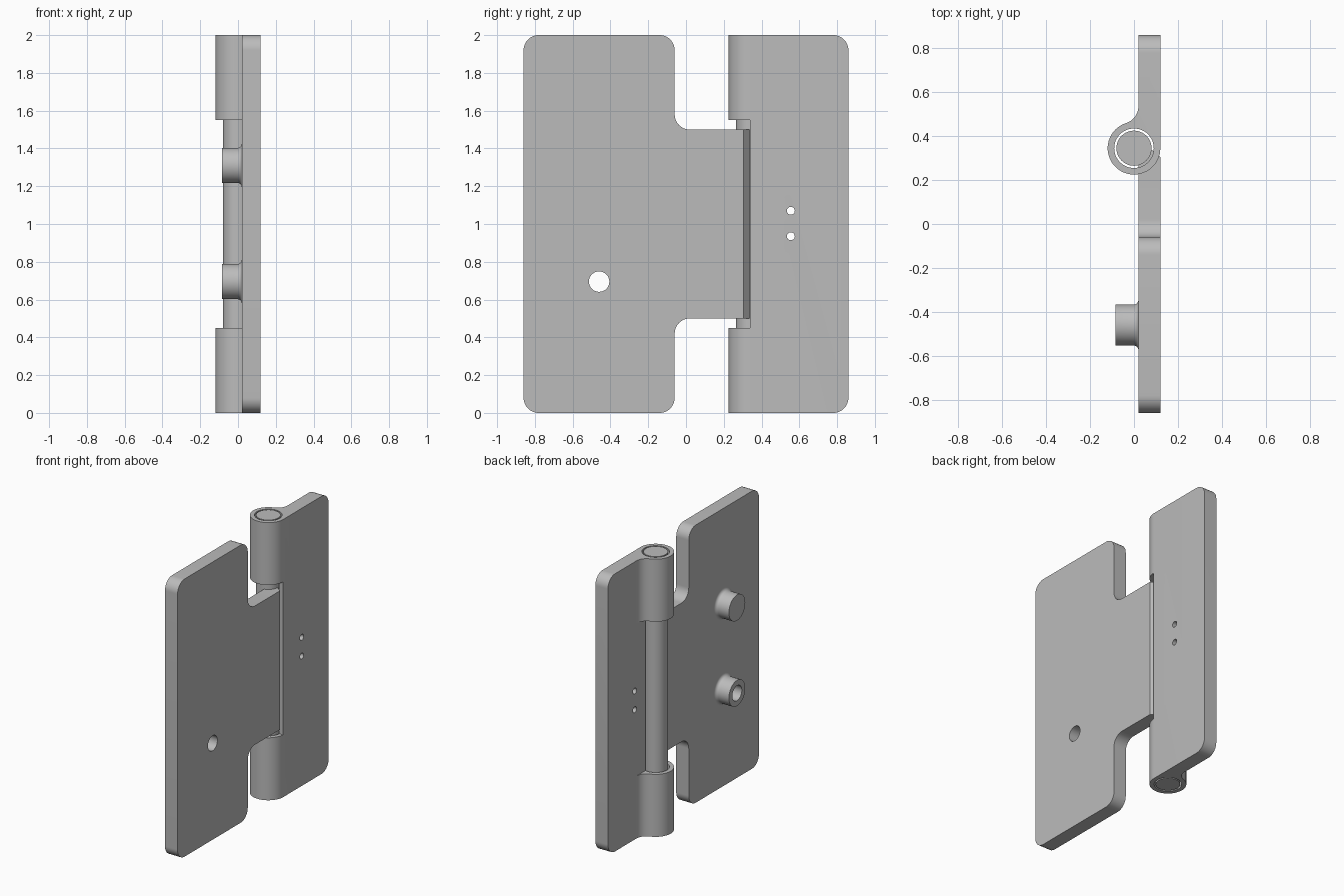
import bpy, bmesh
from math import pi, cos, sin, atan2, sqrt
from mathutils import Vector

if "Cube" in bpy.data.objects:
    bpy.data.objects.remove(bpy.data.objects["Cube"])

steel = bpy.data.materials.new("grey steel")
steel.use_nodes = True
GREY = (0.5, 0.5, 0.5, 1)
steel.diffuse_color = GREY
steel.node_tree.nodes["Principled BSDF"].inputs["Base Color"].default_value = GREY

INNER, OUTER = 0.02, 0.12        # plate faces along x
PIN_Y = 0.345                    # hinge axis, at x = 0
BARREL_R, BORE_R, PIN_R = 0.12, 0.09, 0.08
CORNER = 0.08


def arc(cx, cy, r, a0, a1, n=24):
    return [(cx + r * cos(a0 + (a1 - a0) * i / n), cy + r * sin(a0 + (a1 - a0) * i / n))
            for i in range(n + 1)]


def rounded(points):
    """Right-angled outline of (a, b, radius) with filleted corners."""
    out = []
    for i, (a, b, r) in enumerate(points):
        p = Vector((a, b))
        if r == 0:
            out.append(p)
            continue
        d1 = (Vector(points[i - 1][:2]) - p).normalized()
        d2 = (Vector(points[(i + 1) % len(points)][:2]) - p).normalized()
        c = p + (d1 + d2) * r
        out += [c - r * (d2 * cos(t) + d1 * sin(t))
                for t in [pi / 2 * k / 12 for k in range(13)]]
    return out


def prism(name, outline, low, high, axis):
    """Extrude an outline: (y, z) along x, or (x, y) along z."""
    place = (lambda a, b, h: (h, a, b)) if axis == "x" else (lambda a, b, h: (a, b, h))
    bm = bmesh.new()
    face = bm.faces.new([bm.verts.new(place(a, b, low)) for a, b in outline])
    top = bmesh.ops.extrude_face_region(bm, geom=[face])["geom"]
    shift = Vector(place(0, 0, high - low))
    bmesh.ops.translate(bm, vec=shift, verts=[v for v in top if isinstance(v, bmesh.types.BMVert)])
    return finish(name, bm)


def finish(name, bm):
    bmesh.ops.recalc_face_normals(bm, faces=bm.faces)
    mesh = bpy.data.meshes.new(name)
    bm.to_mesh(mesh)
    bm.free()
    mesh.materials.append(steel)
    obj = bpy.data.objects.new(name, mesh)
    bpy.context.collection.objects.link(obj)
    return obj


def select(obj):
    bpy.ops.object.select_all(action="DESELECT")
    obj.select_set(True)
    bpy.context.view_layer.objects.active = obj


def boolean(obj, cutter, operation="DIFFERENCE", keep=False):
    select(obj)
    mod = obj.modifiers.new("cut", "BOOLEAN")
    mod.operation, mod.solver, mod.object = operation, "EXACT", cutter
    bpy.ops.object.modifier_apply(modifier=mod.name)
    if not keep:
        bpy.data.objects.remove(cutter)


def circle(cx, cy, r, n=48):
    return arc(cx, cy, r, 0, 2 * pi, n)[:-1]


def box(x0, x1, y0, y1, z0, z1):
    return prism("cutter", [(x0, y0), (x1, y0), (x1, y1), (x0, y1)], z0, z1, "z")


def boss(name, y, z):
    """Short stud on the inner face, flared at its root."""
    r, flare = 0.093, 0.022
    profile = [(0.03, r + flare)]
    profile += [(INNER - flare * (1 - cos(t)), r + flare * (1 - sin(t)))
                for t in [pi / 2 * k / 6 for k in range(7)]]
    profile.append((-0.085, r))
    bm = bmesh.new()
    rings = [[bm.verts.new((x, y + q * cos(a), z + q * sin(a)))
              for a in [2 * pi * k / 48 for k in range(48)]] for x, q in profile]
    for low, high in zip(rings, rings[1:]):
        for k in range(48):
            j = (k + 1) % 48
            bm.faces.new((low[k], low[j], high[j], high[k]))
    bm.faces.new(rings[0])
    bm.faces.new(rings[-1])
    return finish(name, bm)


# Wide leaf with a tongue reaching to the pin
wide = prism("wide_leaf", rounded([
    (-0.86, 0, CORNER), (-0.06, 0, CORNER), (-0.06, 0.5, CORNER), (0.335, 0.5, 0),
    (0.335, 1.5, 0), (-0.06, 1.5, CORNER), (-0.06, 2, CORNER), (-0.86, 2, CORNER)]),
    INNER, OUTER, "x")
boolean(wide, prism("cutter", [(0.13, 0.2965), (0.13, 0.36), (0.056, 0.36)], 0.4, 1.6, "z"))

# Studs, the lower one bored through with the leaf
upper = boss("upper_stud", -0.46, 1.31)
lower = boss("lower_stud", -0.46, 0.695)
bore = prism("cutter", circle(-0.46, 0.695, 0.054), -0.2, 0.2, "x")
boolean(wide, bore, keep=True)
boolean(lower, bore)

# Barrel leaf: plate flowing through a fillet into the barrel
fr = 0.08
fx = INNER - fr
fy = PIN_Y + sqrt((BARREL_R + fr) ** 2 - fx ** 2)
touch = atan2(fy - PIN_Y, fx)
section = [(OUTER, 0.86), (INNER, 0.86)]
section += arc(fx, fy, fr, 0, touch - pi, 12)
section += arc(0, PIN_Y, BARREL_R, touch, 2 * pi, 40)[1:]
narrow = prism("barrel_leaf", section, 0, 2, "z")
boolean(narrow, prism("cutter", rounded([
    (0, -0.1, 0), (0.86, -0.1, 0), (0.86, 2.1, 0), (0, 2.1, 0)]), -0.5, 0.5, "x"), "INTERSECT")

# Rounded outer corners
for z, s in ((0, 1), (2, -1)):
    cy, cz = 0.86 - CORNER, z + s * CORNER
    corner = arc(cy, cz, CORNER, -s * pi / 2, 0, 12) + [(0.9, cz), (0.9, z - s * 0.05), (cy, z - s * 0.05)]
    boolean(narrow, prism("cutter", corner, -0.1, 0.2, "x"))

# Pin bore, central gap for the tongue, and two small holes
boolean(narrow, prism("cutter", circle(0, PIN_Y, BORE_R), -0.1, 2.1, "z"))
boolean(narrow, box(-0.2, 0.2, 0.1, 0.34, 0.45, 1.55))
boolean(narrow, box(-0.2, INNER, 0.1, 0.6, 0.45, 1.55))
for z in (0.935, 1.07):
    boolean(narrow, prism("cutter", circle(0.555, z, 0.021, 24), -0.1, 0.2, "x"))

# Hinge pin
pin = prism("hinge_pin", circle(0, PIN_Y, PIN_R), 0, 2, "z")

for part in (wide, upper, lower, narrow, pin):
    select(part)
    bpy.ops.object.shade_smooth_by_angle(angle=pi / 6)
